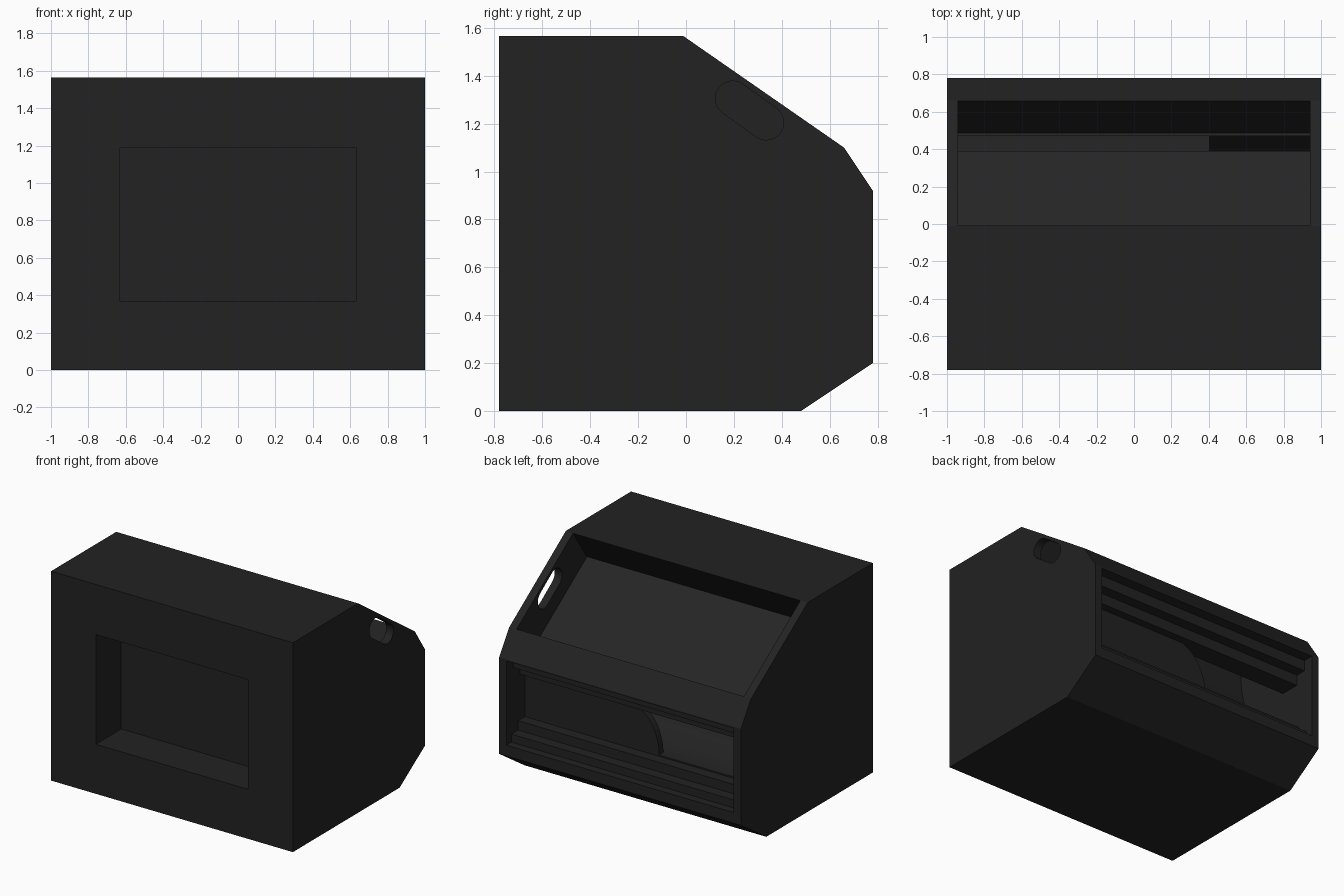
import bpy, bmesh, math

if "Cube" in bpy.data.objects:
    bpy.data.objects.remove(bpy.data.objects["Cube"])


def material(name, v):
    m = bpy.data.materials.new(name)
    m.diffuse_color = (v, v, v, 1)
    m.use_nodes = True
    m.node_tree.nodes["Principled BSDF"].inputs["Base Color"].default_value = m.diffuse_color
    return m


BODY = material("charcoal", 0.016)
PANEL = material("dark grey", 0.0185)


def prism(name, pts, lo, hi, axis="x", mat=BODY):
    """Extrude a 2D profile: (y, z) along x, or (x, z) along y."""
    bm = bmesh.new()
    place = (lambda p, t: (t, p[0], p[1])) if axis == "x" else (lambda p, t: (p[0], t, p[1]))
    a = [bm.verts.new(place(p, lo)) for p in pts]
    b = [bm.verts.new(place(p, hi)) for p in pts]
    bm.faces.new(a)
    bm.faces.new(b[::-1])
    for i in range(len(pts)):
        j = (i + 1) % len(pts)
        bm.faces.new((a[j], a[i], b[i], b[j]))
    bmesh.ops.recalc_face_normals(bm, faces=bm.faces)
    me = bpy.data.meshes.new(name)
    bm.to_mesh(me)
    bm.free()
    me.materials.append(mat)
    ob = bpy.data.objects.new(name, me)
    bpy.context.collection.objects.link(ob)
    return ob


def cut(target, cutter):
    m = target.modifiers.new(cutter.name, "BOOLEAN")
    m.operation = "DIFFERENCE"
    m.solver = "EXACT"
    m.object = cutter
    bpy.context.view_layer.objects.active = target
    bpy.ops.object.modifier_apply(modifier=m.name)
    bpy.data.objects.remove(cutter)


# Cabinet body
body = prism("cabinet_body", [(-.78, 0), (.48, 0), (.78, .2), (.78, .92), (.66, 1.1),
                              (-.01, 1.565), (-.78, 1.565)], -1, 1)

# Recess in the sloping face, sides square to the slope
n = (.57, .82)
top, low = (-.008, 1.5635), (.658, 1.1015)


def off(p, d):
    return (p[0] + n[0] * d, p[1] + n[1] * d)


cut(body, prism("slope_cutter", [off(top, .1), off(top, -.3), off(low, -.3), off(low, .1)], -.94, .94))

# Lower hatch with stepped sill and stepped lintel
cut(body, prism("hatch_cutter", [(.9, .28), (.72, .28), (.72, .34), (.64, .34), (.64, .41), (0, .41),
                                 (0, 1.2), (.47, .875), (.47, .75), (.62, .75), (.62, .83),
                                 (.70, .83), (.70, .91), (.9, .91)], -.94, .94))

# Rectangular recess in the front
cut(body, prism("front_cutter", [(-.63, .37), (.63, .37), (.63, 1.19), (-.63, 1.19)], -.9, -.48, "y"))

# Slot handle through one side
c1, c2, r = (.195, 1.305), (.335, 1.205), .073
tilt = math.atan2(c2[1] - c1[1], c2[0] - c1[0])
slot = []
for c, start in ((c2, tilt - math.pi / 2), (c1, tilt + math.pi / 2)):
    for i in range(13):
        t = start + math.pi * i / 12
        slot.append((c[0] + r * math.cos(t), c[1] + r * math.sin(t)))
cut(body, prism("handle_cutter", slot, .9, 1.1))

# Sloping inner panel
a = off(top, -.29)
b = (.39, a[1] - (.39 - a[0]) * .694)
prism("sloping_panel", [a, b, (b[0] - .02, b[1] - .03), (a[0] - .02, a[1] - .03)], -.94, .94, mat=PANEL)

# Hatch plate with a rounded end
arc = [(.1 - .27 * math.sin(t), .42 + .34 * math.cos(t))
       for t in (math.pi / 2 * i / 12 for i in range(13))]
prism("hatch_plate", [(.94, .41), (.94, .76)] + arc + [(-.17, .41)], .51, .56, "y")

# Slanted baffle continuing the lower recess wall
prism("inner_baffle", [(.49, .855), (.33, .62), (.35, .60), (.51, .84)], .4, .94)

# Curved scoop behind the hatch
curve = [(.56 - .54 * math.sin(t), 1.1 - .68 * math.cos(t))
         for t in (math.pi / 2 * i / 16 for i in range(17))]
scoop = prism("curved_scoop", curve + [(0, 1.1), (0, .41), (.56, .41)], -.94, .4)
bpy.ops.object.select_all(action="DESELECT")
scoop.select_set(True)
bpy.context.view_layer.objects.active = scoop
bpy.ops.object.shade_smooth_by_angle(angle=math.radians(30))
